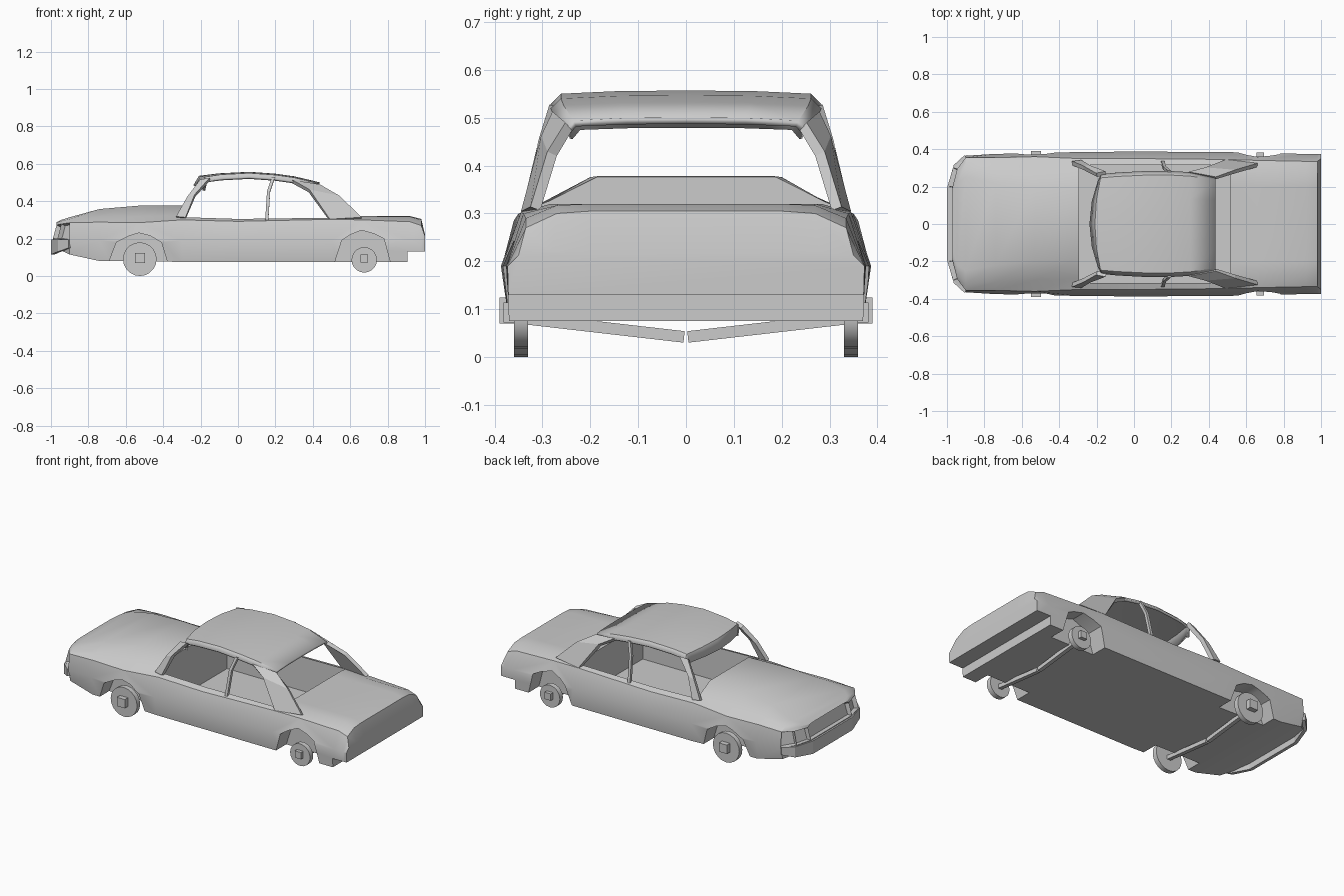
import bpy, bmesh, math

if "Cube" in bpy.data.objects:
    bpy.data.objects.remove(bpy.data.objects["Cube"])


def make(name, verts, faces):
    me = bpy.data.meshes.new(name)
    me.from_pydata([tuple(v) for v in verts], [], faces)
    bm = bmesh.new()
    bm.from_mesh(me)
    bmesh.ops.recalc_face_normals(bm, faces=bm.faces)
    bm.to_mesh(me)
    bm.free()
    ob = bpy.data.objects.new(name, me)
    bpy.context.collection.objects.link(ob)
    return ob


def prism(name, profile, y0, y1):
    """Extrude an (x, z) outline from y0 to y1."""
    n = len(profile)
    verts = [(x, y, z) for y in (y0, y1) for x, z in profile]
    faces = [tuple(range(n)), tuple(range(n, 2 * n))]
    faces += [(i, (i + 1) % n, (i + 1) % n + n, i + n) for i in range(n)]
    return make(name, verts, faces)


def strip(name, line_a, line_b, thick, mirror=True):
    """Thick ribbon between two 3D polylines, mirrored across the car."""
    n = len(line_a)
    ob = make(name, line_a + line_b,
              [(i, i + 1, n + i + 1, n + i) for i in range(n - 1)])
    sol = ob.modifiers.new("thickness", 'SOLIDIFY')
    sol.thickness = thick
    sol.offset = 0
    if mirror:
        ob.modifiers.new("mirror", 'MIRROR').use_axis = (False, True, False)
    return ob


def smooth(ob, angle):
    bpy.ops.object.select_all(action='DESELECT')
    ob.select_set(True)
    bpy.context.view_layer.objects.active = ob
    bpy.ops.object.shade_smooth_by_angle(angle=math.radians(angle))


# Body sections: x, then half outline (y, z) from hood/deck edge to sill
sections = [
    (-0.990, (.14, .288), (.18, .285), (.20, .272), (.20, .20), (.19, .155)),
    (-0.965, (.22, .300), (.27, .294), (.295, .278), (.30, .20), (.28, .145)),
    (-0.90, (.25, .314), (.32, .304), (.355, .285), (.365, .19), (.345, .115)),
    (-0.74, (.22, .358), (.31, .318), (.355, .288), (.375, .19), (.36, .08)),
    (-0.53, (.20, .376), (.30, .318), (.36, .285), (.378, .19), (.365, .08)),
    (-0.30, (.185, .378), (.29, .325), (.35, .30), (.385, .19), (.37, .075)),
    (0.00, (.20, .30), (.315, .305), (.35, .292), (.387, .19), (.37, .075)),
    (0.50, (.20, .32), (.285, .32), (.345, .303), (.385, .19), (.37, .075)),
    (0.66, (.20, .32), (.27, .32), (.34, .30), (.378, .19), (.37, .075)),
    (0.92, (.20, .32), (.27, .317), (.335, .29), (.375, .19), (.37, .075)),
    (0.98, (.20, .305), (.27, .30), (.335, .27), (.374, .19), (.37, .075)),
    (1.00, (.20, .22), (.28, .22), (.35, .213), (.373, .19), (.37, .075)),
]
verts, faces = [], []
for x, *half in sections:
    ring = half + [(-y, z) for y, z in reversed(half)]
    # the nose leans back towards its upper lip
    verts += [(x + (.02 if x < -.95 and z > .25 else 0), y, z) for y, z in ring]
for s in range(len(sections) - 1):
    for i in range(10):
        j = (i + 1) % 10
        faces.append((s * 10 + i, s * 10 + j, s * 10 + 10 + j, s * 10 + 10 + i))
# nose cap split into grille band and lower band, flat tail cap
faces += [(0, 1, 2, 3, 6, 7, 8, 9), (3, 4, 5, 6)]
faces.append(tuple(range(len(verts) - 10, len(verts))))
body = make("body", verts, faces)

# Recessed grille and headlight panels
bm = bmesh.new()
bm.from_mesh(body.data)
panels = []
for f in bm.faces:
    c = f.calc_center_median()
    grille = len(f.verts) == 8
    light = -.975 < c.x < -0.91 and .21 < c.z < .265 and abs(c.y) > .2
    if grille or light:
        panels.append(f)
bmesh.ops.inset_individual(bm, faces=panels, thickness=.008, depth=-.025)
bm.to_mesh(body.data)
bm.free()

# Cutters: cabin, rear underside step, wheel arches
front_arch = [(-.70, .05), (-.65, .18), (-.58, .215), (-.53, .23),
              (-.47, .215), (-.41, .18), (-.37, .05)]
rear_arch = [(.51, .05), (.555, .19), (.60, .22), (.66, .245),
             (.73, .225), (.78, .20), (.82, .05)]
cutters = [
    prism("cabin_cutter", [(-.295, .10), (.515, .10), (.515, .6), (-.295, .6)],
          -.315, .315),
    prism("tail_cutter", [(.905, 0), (1.1, 0), (1.1, .13), (.905, .13)], -.5, .5),
]
for side in (-1, 1):
    for label, arch in (("front", front_arch), ("rear", rear_arch)):
        cutters.append(prism(label + "_arch_cutter", arch, side * .27, side * .5))
bpy.context.view_layer.objects.active = body
for c in cutters:
    mod = body.modifiers.new(c.name, 'BOOLEAN')
    mod.operation = 'DIFFERENCE'
    mod.solver = 'EXACT'
    mod.object = c
    bpy.ops.object.modifier_apply(modifier=mod.name)
    bpy.data.objects.remove(c)
smooth(body, 32)

# Roof: lofted panel with a bowed windshield header hanging at the front
roof_rows = [(-.232, .05, .482, .24), (-.205, .035, .530, .262),
             (-.10, .01, .542, .27), (.06, 0, .550, .278), (.20, 0, .540, .278),
             (.30, 0, .526, .272), (.435, 0, .494, .25)]
across = [(-1, .026), (-.93, .006), (-.5, .001), (0, 0), (.5, .001), (.93, .006), (1, .026)]
rv = [(x + bow * t * t, t * w, z - drop)
      for x, bow, z, w in roof_rows for t, drop in across]
rf = [(r * 7 + i, r * 7 + i + 1, r * 7 + i + 8, r * 7 + i + 7)
      for r in range(len(roof_rows) - 1) for i in range(6)]
roof = make("roof", rv, rf)
sol = roof.modifiers.new("thickness", 'SOLIDIFY')
sol.thickness = .014
sol.offset = 0
smooth(roof, 30)

# Pillars
strip("windshield_pillars",
      [(-.33, .325, .315), (-.27, .30, .42), (-.20, .262, .51)],
      [(-.28, .33, .31), (-.23, .302, .43), (-.15, .272, .518)], .024)
strip("door_pillars",
      [(.145, .33, .29), (.155, .30, .45), (.18, .277, .525)],
      [(.162, .33, .29), (.172, .30, .45), (.197, .277, .525)], .018)
strip("rear_pillars",
      [(.66, .315, .31), (.54, .28, .425), (.435, .245, .482)],
      [(.49, .335, .30), (.38, .295, .455), (.29, .272, .505)], .022)

# Front bumper blade, deepest in the middle
half = [(-.90, .36, .15), (-.955, .31, .13), (-.99, .19, .115)]
path = half + [(x, -y, z) for x, y, z in reversed(half)]
strip("front_bumper", [(x, y, .195) for x, y, z in path], path, .02, False)

# Wheels, hubs and axles
for label, wx, wz, r, hub, hub_y in (("front", -.525, .09, .09, .027, .39),
                                     ("rear", .675, .086, .068, .021, .382)):
    ring = [(wx + r * math.cos(k * math.tau / 20), wz + r * math.sin(k * math.tau / 20))
            for k in range(20)]
    square = [(wx + a * hub, wz + .007 + b * hub)
              for a, b in ((-1, -1), (1, -1), (1, 1), (-1, 1))]
    for side, tag in ((-1, "right"), (1, "left")):
        wheel = prism(f"{label}_{tag}_wheel", ring, side * .33, side * .36)
        smooth(wheel, 30)
        prism(f"{label}_{tag}_hub", square, side * .34, side * hub_y)
    strip(label + "_axle", [(wx - .012, .004, .042), (wx - .012, .335, .08)],
          [(wx + .012, .004, .042), (wx + .012, .335, .08)], .024)
